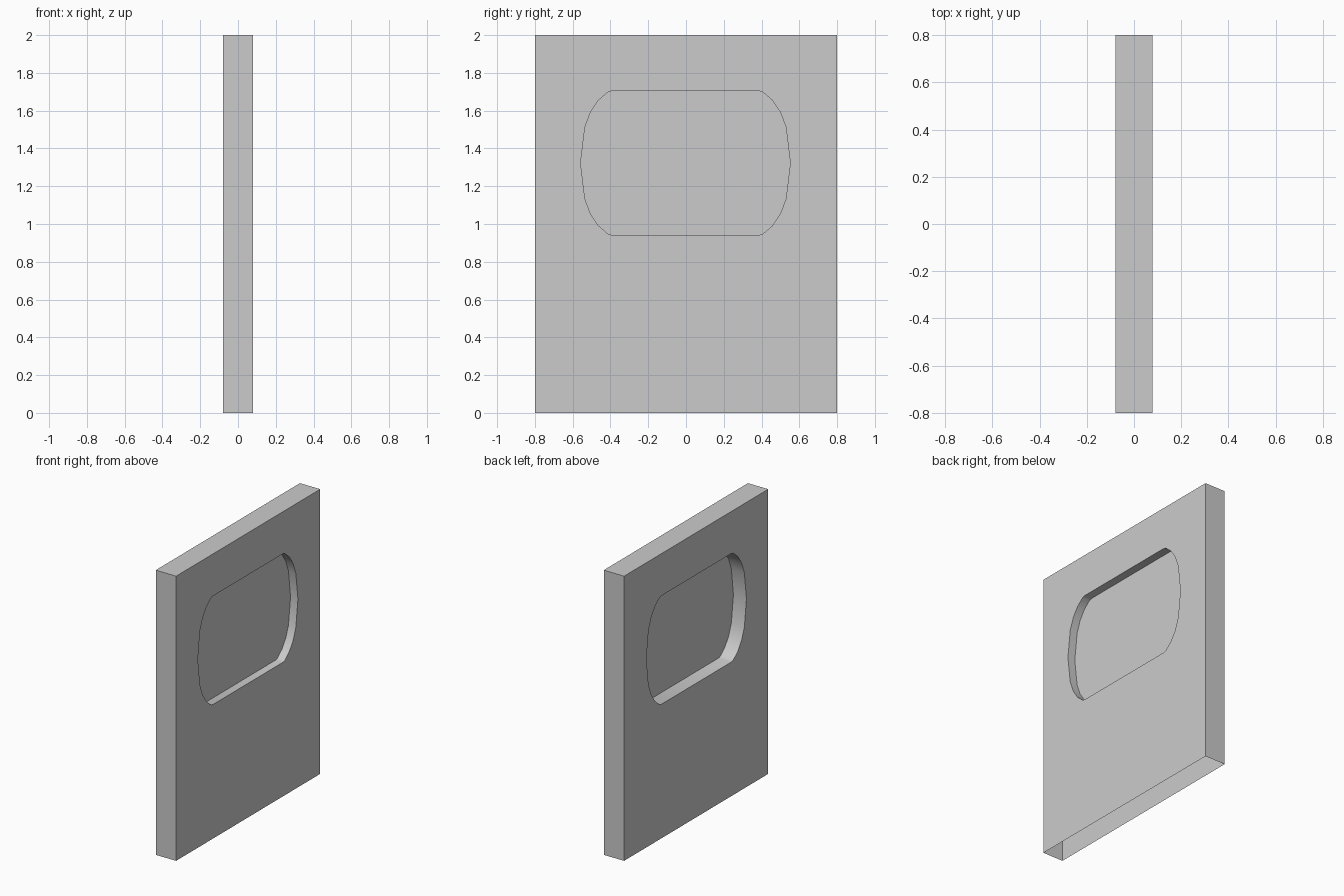
import bpy, bmesh

if "Cube" in bpy.data.objects:
    bpy.data.objects.remove(bpy.data.objects["Cube"])

T, W, H = 0.079, 0.8, 2.0      # half thickness, half width, height
CY, CZ = -0.003, 1.323         # window centre
PANE_X = 0.022

# Window outline: one quadrant mirrored to a full loop
quad = [(0.555, 0), (0.532, 0.19), (0.502, 0.27), (0.46, 0.332), (0.41, 0.375), (0.39, 0.381)]
half = quad + [(-y, z) for y, z in reversed(quad[1:])]
outline = half + [(-y, -z) for y, z in half]
outline = [(CY + y, CZ + z) for y, z in outline]
border = [(-W, 0), (W, 0), (W, H), (-W, H)]


def finish(name, bm):
    mesh = bpy.data.meshes.new(name)
    bm.to_mesh(mesh)
    bm.free()
    obj = bpy.data.objects.new(name, mesh)
    bpy.context.collection.objects.link(obj)
    return obj


def loop(bm, pts, x):
    return [bm.verts.new((x, y, z)) for y, z in pts]


def edges_of(bm, vs):
    return [bm.edges.new((v, vs[(i + 1) % len(vs)])) for i, v in enumerate(vs)]


# Door panel: two pierced sides, rim with open bottom, window reveal
bm = bmesh.new()
outer, inner = [], []
for x in (-T, T):
    o, n = loop(bm, border, x), loop(bm, outline, x)
    filled = bmesh.ops.triangle_fill(bm, edges=edges_of(bm, o) + edges_of(bm, n),
                                     use_beauty=True, normal=(1 if x > 0 else -1, 0, 0))
    faces = [g for g in filled["geom"] if isinstance(g, bmesh.types.BMFace)]
    bmesh.ops.dissolve_limit(bm, angle_limit=0.01, verts=[],
                             edges=list({e for f in faces for e in f.edges if len(e.link_faces) == 2}))
    outer.append(o)
    inner.append(n)
for i in (1, 2, 3):
    j = (i + 1) % 4
    bm.faces.new((outer[0][i], outer[0][j], outer[1][j], outer[1][i]))
n = len(outline)
for i in range(n):
    j = (i + 1) % n
    bm.faces.new((inner[0][i], inner[1][i], inner[1][j], inner[0][j]))
bmesh.ops.recalc_face_normals(bm, faces=bm.faces[:])
if next(f for f in bm.faces if f.normal.x ** 2 > 0.9).normal.x * \
        next(f for f in bm.faces if f.normal.x ** 2 > 0.9).calc_center_median().x < 0:
    bmesh.ops.reverse_faces(bm, faces=bm.faces[:])
panel = finish("door_panel", bm)
bpy.context.view_layer.objects.active = panel
panel.select_set(True)
bpy.ops.object.shade_smooth_by_angle(angle=0.52)

# Window pane: single sheet inside the opening
bm = bmesh.new()
bm.faces.new(loop(bm, outline, PANE_X))
finish("window_pane", bm)
